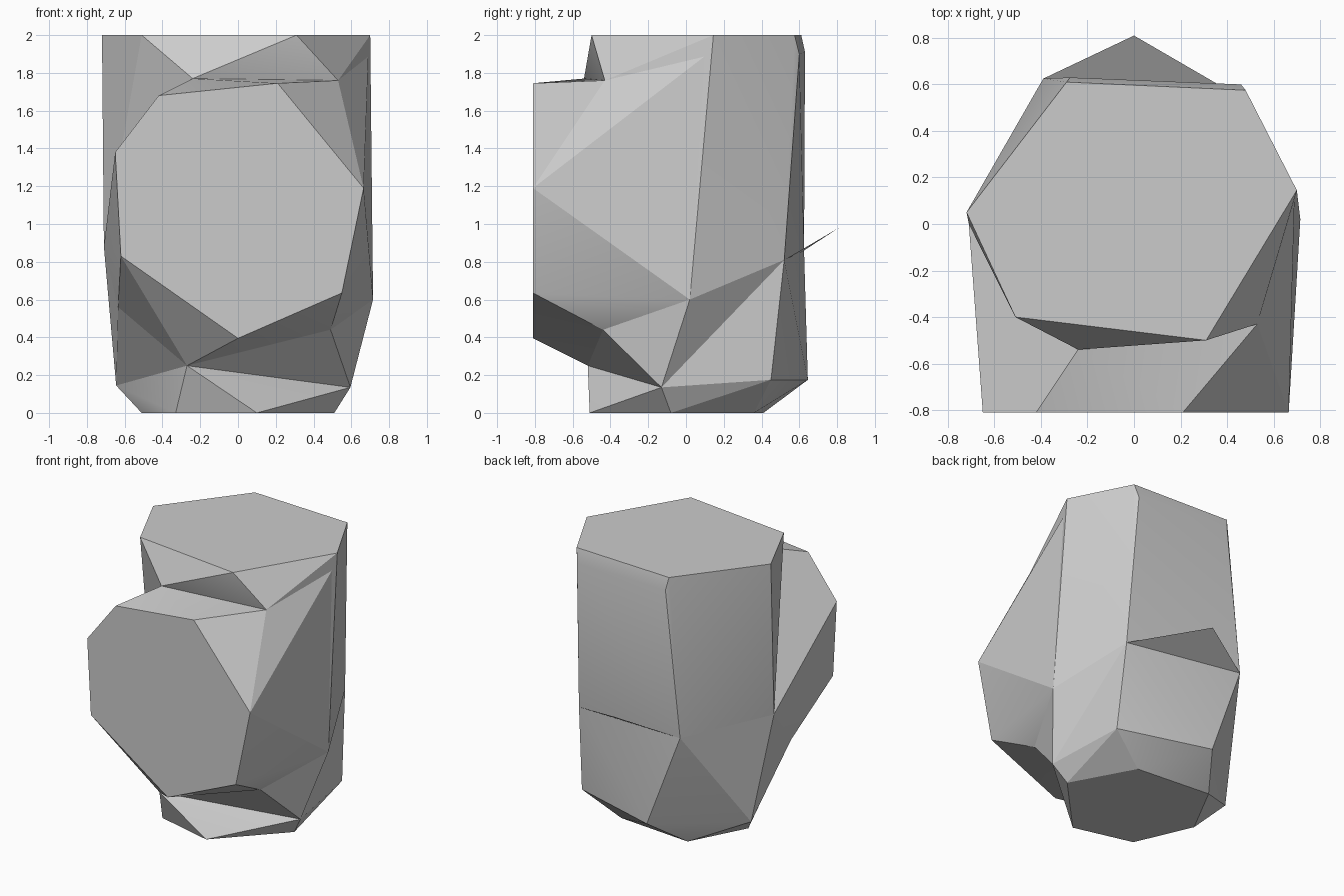
import bpy
import bmesh
import math

cube = bpy.data.objects.get("Cube")
if cube:
    bpy.data.objects.remove(cube, do_unlink=True)

# One plain grey for the whole model
grey = bpy.data.materials.new("plain grey")
grey.use_nodes = True
colour = (0.6, 0.6, 0.6, 1)
grey.diffuse_color = colour
grey.node_tree.nodes["Principled BSDF"].inputs["Base Color"].default_value = colour


def finish(bm, name):
    """Turn a bmesh into a shaded, coloured object."""
    mesh = bpy.data.meshes.new(name)
    bm.to_mesh(mesh)
    bm.free()
    mesh.materials.append(grey)
    obj = bpy.data.objects.new(name, mesh)
    bpy.context.collection.objects.link(obj)
    bpy.ops.object.select_all(action="DESELECT")
    obj.select_set(True)
    bpy.context.view_layer.objects.active = obj
    bpy.ops.object.shade_smooth_by_angle(angle=math.radians(25))


def chunk(name, points):
    """Faceted convex block wrapped around its corner points."""
    bm = bmesh.new()
    for p in points:
        bm.verts.new(p)
    hull = bmesh.ops.convex_hull(bm, input=bm.verts)
    spare = {g for g in hull["geom_interior"] + hull["geom_unused"]
             if isinstance(g, bmesh.types.BMVert)}
    bmesh.ops.delete(bm, geom=list(spare), context="VERTS")
    bmesh.ops.dissolve_limit(bm, angle_limit=math.radians(0.5),
                             verts=bm.verts, edges=bm.edges)
    bmesh.ops.recalc_face_normals(bm, faces=bm.faces)
    finish(bm, name)


def level(z, outline):
    """Lift a flat outline to one height."""
    return [(x, y, z) for x, y in outline]


# Corners shared between neighbouring blocks
shoulder_right, shoulder_left = (-.71, .04, 1.9), (.69, .115, 1.9)
brow_right, brow_left = (-.24, -.54, 1.77), (.53, -.43, 1.76)
side_right, side_left = (-.71, 0, .88), (.715, .02, .6)
back_right, back_left = (-.39, .625, .86), (.5, .52, .81)
hip_right, hip_left = (-.645, .17, .145), (.595, -.13, .135)
chin_right, chin_left = (-.27, -.52, .25), (.49, -.44, .44)
cheek_right, cheek_left = (-.635, -.305, .56), (.665, -.81, 1.19)
brows = [brow_right, brow_left]
sides = [side_right, side_left]
backs = [back_right, back_left]
hips = [hip_right, hip_left]
chins = [chin_right, chin_left, cheek_right]

# Upper body with a flat top and a narrow bevel at the back
top_rim = level(2, [(-.72, .05), (-.29, .61), (.48, .575),
                    (.7, .145), (.31, -.5), (-.51, -.4)])
bevel = [(-.275, .63, 1.91), (.46, .6, 1.9)]
chunk("torso", top_rim + bevel + brows + sides + backs
      + [shoulder_right, shoulder_left])

# Front block with a flat seven-sided face
front_face = [(x, -.81, z) for x, z in
              [(-.42, 1.68), (.21, 1.745), (.55, .635),
               (0, .395), (-.62, .83), (-.65, 1.38)]]
chunk("snout", front_face + [cheek_left] + brows + sides + chins)

# Ridge running from the left shoulder down to the front face
chunk("left_ridge", [shoulder_left, brow_left, cheek_left, side_left])

# Waist joining the front block to the base
chunk("waist", sides + backs + hips + chins)

# Lower body tapering to a small flat foot
foot = level(0, [(.51, -.08), (.27, .36), (-.3, .41),
                 (-.51, .01), (-.33, -.4), (.1, -.51)])
heels = [(.525, .45, .175), (-.135, .645, .175)]
chunk("base", foot + heels + hips + backs + [chin_right])

# Thin triangular fin on the back, facing down
bm = bmesh.new()
fin_corners = [back_left, back_right, (0, .81, .98)]
bm.faces.new([bm.verts.new(p) for p in fin_corners])
finish(bm, "back_fin")
